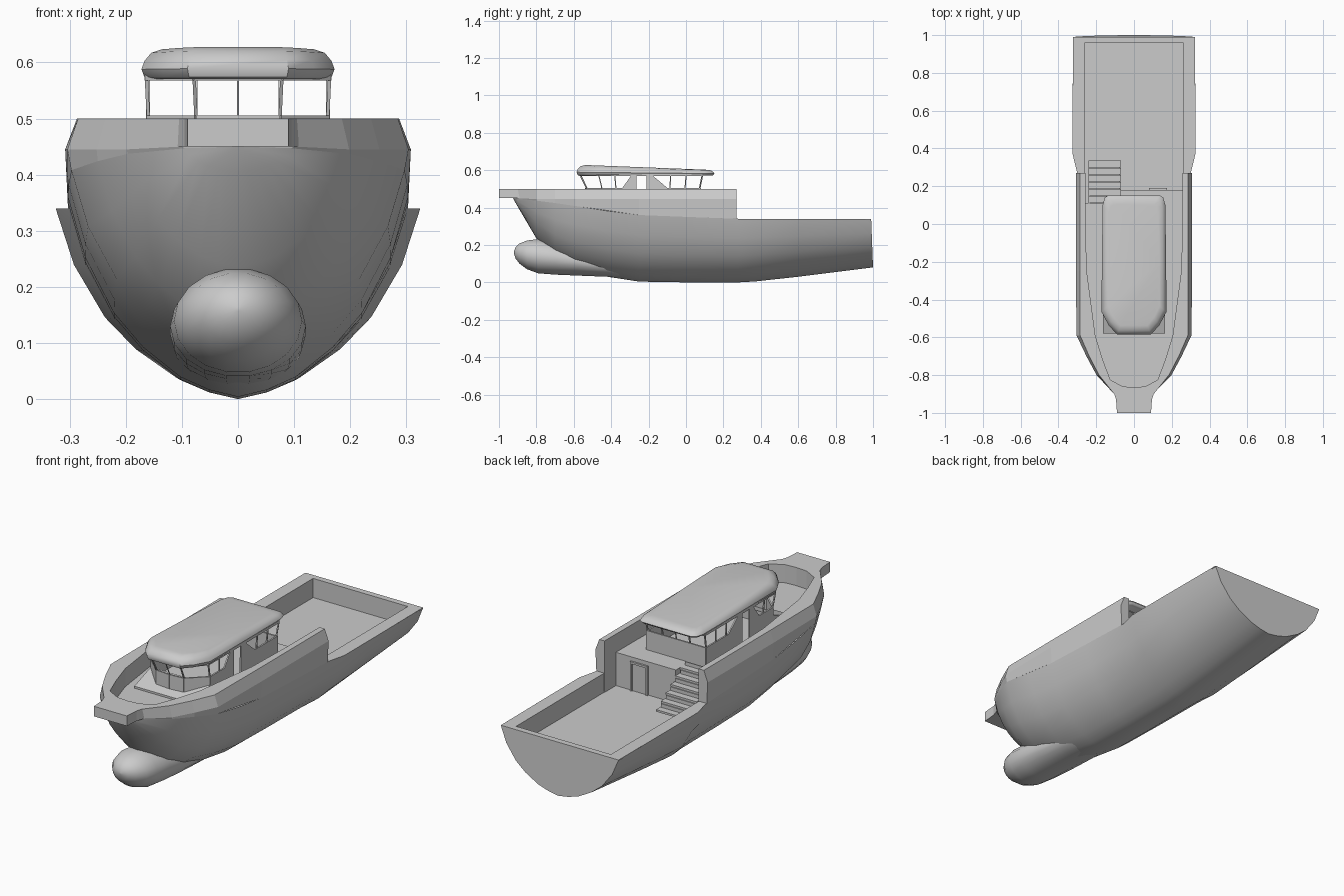
import bpy, bmesh, math
from mathutils import Vector

if "Cube" in bpy.data.objects:
    bpy.data.objects.remove(bpy.data.objects["Cube"])


def finish(name, bm, smooth=None):
    bmesh.ops.remove_doubles(bm, verts=bm.verts, dist=0.0003)
    bmesh.ops.dissolve_degenerate(bm, edges=bm.edges, dist=0.0001)
    bmesh.ops.recalc_face_normals(bm, faces=bm.faces)
    me = bpy.data.meshes.new(name)
    bm.to_mesh(me)
    bm.free()
    ob = bpy.data.objects.new(name, me)
    bpy.context.collection.objects.link(ob)
    if smooth:
        bpy.ops.object.select_all(action='DESELECT')
        ob.select_set(True)
        bpy.context.view_layer.objects.active = ob
        bpy.ops.object.shade_smooth_by_angle(angle=math.radians(smooth))
    return ob


def loft(name, rows, closed=False, cap0=False, cap1=False, smooth=None):
    bm = bmesh.new()
    vs = [[bm.verts.new(p) for p in r] for r in rows]
    n = len(rows[0])
    for a, b in zip(vs, vs[1:]):
        for i in range(n if closed else n - 1):
            j = (i + 1) % n
            bm.faces.new((a[i], a[j], b[j], b[i]))
    if cap0:
        bm.faces.new(vs[0])
    if cap1:
        bm.faces.new(vs[-1])
    return finish(name, bm, smooth)


def prism(name, outline, z0, z1):
    return loft(name, [[(x, y, z) for x, y in outline] for z in (z0, z1)], True, True, True)


def box(name, x0, x1, y0, y1, z0, z1):
    return prism(name, [(x0, y0), (x1, y0), (x1, y1), (x0, y1)], z0, z1)


def beam(name, p, q, w=0.003):
    sq = [(-w, -w), (w, -w), (w, w), (-w, w)]
    return loft(name, [[(c[0] + a, c[1] + b, c[2]) for a, b in sq] for c in (p, q)], True, True, True)


def wall(name, a, b, z0, z1, t=0.004):
    a, b = Vector(a), Vector(b)
    d = (b - a).normalized() * t
    n = Vector((-d.y, d.x))
    return prism(name, [a + n, b + n, b - n, a - n], z0, z1)


def both(half):
    # mirror a half outline that starts at (or near) the centre line
    return [(-p[0], *p[1:]) for p in reversed(half)] + list(half)


# Hull skin: y, keel height, sheer half width, sheer height
stations = [(-.925, .45, 0, .45), (-.9, .405, .095, .447), (-.8, .235, .197, .437),
            (-.7, .13, .25, .424), (-.59, .075, .297, .408), (-.42, .03, .302, .382),
            (-.25, .004, .303, .36), (0, 0, .303, .35), (.28, 0, .303, .34),
            (.37, .005, .325, .34), (.6, .03, .325, .34), (.99, .08, .323, .34)]
shape = [(0, 0), (.17, .035), (.34, .1), (.56, .25), (.73, .42), (.9, .7), (1, 1)]
hull_rows = [both([(w * fx, y + (.01 * (1 - fz) if y > .9 else 0), k + (s - k) * fz)
                   for fx, fz in shape]) for y, k, w, s in stations]
loft("hull", hull_rows, cap1=True, smooth=30)

# Bulbous bow: y, centre height, width radius, height radius
bulb = [(-.92, .16, .004, .004), (-.912, .158, .035, .03), (-.89, .154, .066, .055),
        (-.85, .147, .096, .078), (-.79, .14, .114, .093), (-.7, .13, .121, .09),
        (-.58, .115, .121, .08), (-.42, .095, .115, .066), (-.25, .07, .095, .05)]
loft("bulbous_bow", [[(rx * math.cos(math.tau * i / 18), y, zc + rz * math.sin(math.tau * i / 18))
                      for i in range(18)] for y, zc, rx, rz in bulb], True, True, True, 40)

# Raised fore bulwark: sheer x, y, z, widest x, top x, inner x, inner y
path = [(0, -.925, .45, 0, 0, 0, -.865), (.095, -.9, .447, .1, .105, .06, -.86),
        (.197, -.8, .437, .198, .185, .125, -.825), (.25, -.7, .424, .252, .237, .165, -.72),
        (.297, -.59, .408, .304, .285, .205, -.59), (.303, -.25, .36, .308, .287, .25, -.25),
        (.303, 0, .35, .308, .287, .257, 0), (.303, .27, .34, .308, .287, .258, .27)]
FLOOR, DECK = .245, .41


def bulwark_ring(s, p):
    x, y, z, wx, tx, ix, iy = p
    low = FLOOR if y > -.1 else .39
    return [(s * x, y, z), (s * wx, y, max(.445, z + .003)), (s * tx, y, .5),
            (s * ix, iy, .5), (s * ix, iy, low)]


loft("fore_bulwark", [bulwark_ring(-1, p) for p in reversed(path[1:])] + [bulwark_ring(1, p) for p in path],
     True, True, True)

# Bow platform
prism("bow_platform", both([(.09, -1), (.095, -.93), (.11, -.885)])[::1], .45, .5)

# Upper deck with a notch for the stairs; its aft face is the bulkhead
inner = [(p[5] + .002, p[6]) for p in path[:-1]]
prism("upper_deck", [(-x, y) for x, y in reversed(inner[1:])] + inner +
      [(.259, .18), (-.07, .18), (-.07, .11), (-.259, .11)], .39, DECK)
wall("aft_bulkhead", (-.07, .177), (.259, .177), FLOOR, DECK)
wall("stair_bulkhead", (-.259, .107), (-.07, .107), FLOOR, DECK)
wall("notch_side", (-.067, .107), (-.067, .18), FLOOR, DECK)

# Bulkhead door
for x in (.085, .17):
    box("door_jamb", x - .005, x + .005, .18, .19, FLOOR, .39)
box("door_head", .08, .175, .18, .19, .38, .39)
box("door_panel", .09, .165, .179, .183, FLOOR, .38)

# Working deck aft, with gunwale
loft("aft_deck", [both([(0, y, FLOOR), (.26, y, FLOOR), (.26, y, .34), (w, y, .34)])
                  for y, w in ((.1, .3), (.28, .303), (.37, .325), (.6, .325), (.96, .323))])
box("stern_gunwale", -.323, .323, .96, .99, .335, .34)
wall("stern_inner_wall", (-.26, .964), (.26, .964), FLOOR, .34)

# Stairs
for i in range(6):
    y = .335 - .0375 * i
    z = FLOOR + .0275 * (i + 1)
    box("stair_tread", -.24, -.07, y - .045, y, z - .01, z)
    box("stair_riser", -.235, -.075, y - .038, y - .033, z - .01, z + .0175)

# Cabin: sill outline and flared window-head outline
SILL, HEAD = .505, .568
sill = [(0, -.535), (.075, -.53), (.16, -.45), (.16, -.265)]
head = [(0, -.565), (.078, -.56), (.163, -.465), (.163, -.265)]
aft, afth = .075, .088
for s in (-1, 1):
    for a, b in zip(sill, sill[1:]):
        wall("cabin_front_wall", (s * a[0], a[1]), (s * b[0], b[1]), DECK, SILL)
    wall("cabin_side_wall", (s * .16, -.21), (s * .16, aft), DECK, SILL)
    for a, b in zip(head, head[1:]):
        wall("window_head", (s * a[0], a[1]), (s * b[0], b[1]), HEAD, .58)
    wall("window_head_side", (s * .163, -.27), (s * .163, afth), HEAD, .58)
    for a, b in zip(sill[1:3], head[1:3]):
        beam("window_post", (s * a[0], a[1], SILL), (s * b[0], b[1], HEAD))
    for y0, y1 in ((-.375, -.38), (-.085, -.083), (-.005, 0), (aft - .003, afth - .003)):
        beam("side_post", (s * .16, y0, SILL), (s * .163, y1, HEAD))
    beam("aft_post", (s * .075, aft, SILL), (s * .075, afth, HEAD))
    # slanted panels either side of the side door
    for prof in ([(-.34, SILL), (-.265, SILL), (-.265, HEAD), (-.295, HEAD)],
                 [(-.21, SILL), (-.1, SILL), (-.175, HEAD), (-.21, HEAD)]):
        loft("door_side_panel", [[(s * x, y, z) for y, z in prof] for x in (.157, .164)], True, True, True)
beam("front_centre_post", (0, -.535, SILL), (0, -.565, HEAD), .002)
beam("aft_centre_post", (0, aft, SILL), (0, afth, HEAD), .002)
wall("cabin_aft_wall", (-.163, aft), (.163, aft), DECK, SILL)
wall("aft_window_head", (-.163, afth), (.163, afth), HEAD, .58)

# Sloping trunk ahead of the cabin
loft("cabin_trunk", [[(x, -.58, DECK - .005), (x, -.58, DECK + .01), (x, -.45, .465), (x, -.45, DECK - .005)]
                     for x in (-.163, .163)], True, True, True)

# Roof: stacked outlines, top sloping down towards the stern
plan = [(.09, -.585), (.135, -.535), (.172, -.465), (.17, -.2), (.166, .1), (.155, .14), (.135, .152)]
layers = [(.94, .965, .57, 0), (.97, .985, .574, 0), (1, 1, .588, .006), (.97, .985, .603, .012),
          (.9, .945, .618, .018), (.79, .87, .6245, .021)]
loft("cabin_roof", [[(x * sx, -.215 + (y + .215) * sy, z - drop * (y + .5) / .62)
                     for x, y in plan + [(-x, y) for x, y in reversed(plan)]]
                    for sx, sy, z, drop in layers], True, True, True, 40)
